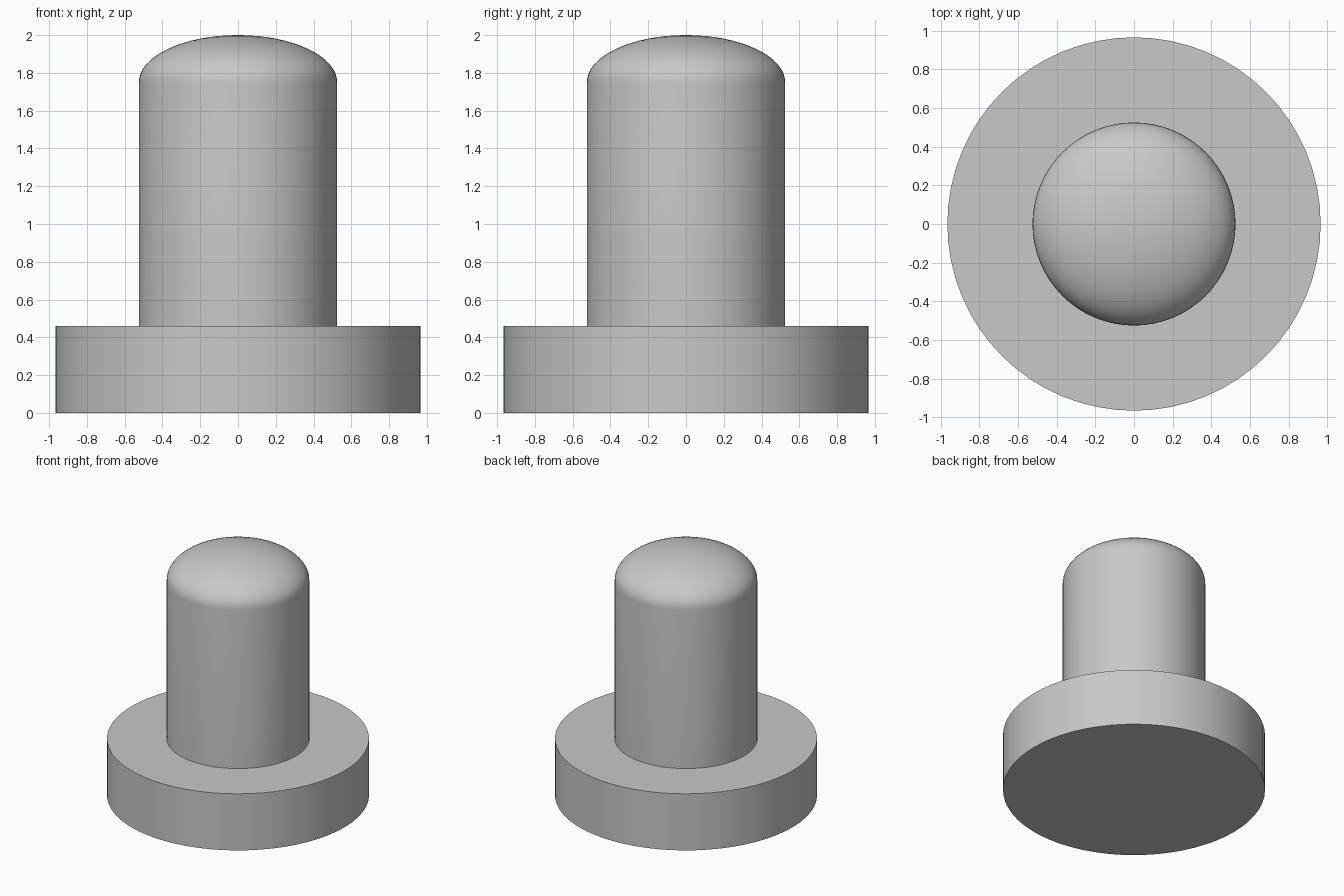
import bpy
import bmesh
from math import cos, sin, pi, radians

SEGMENTS = 64

cube = bpy.data.objects.get("Cube")
if cube:
    bpy.data.objects.remove(cube, do_unlink=True)

# Single plain grey
grey = bpy.data.materials.new("plain_grey")
grey.use_nodes = True
colour = (0.58, 0.58, 0.58, 1)
grey.diffuse_color = colour
grey.node_tree.nodes["Principled BSDF"].inputs["Base Color"].default_value = colour


def lathe(name, profile):
    """Turn a (radius, height) profile around the z axis."""
    bm = bmesh.new()
    verts = [bm.verts.new((r, 0, z)) for r, z in profile]
    edges = [bm.edges.new(pair) for pair in zip(verts, verts[1:])]
    bmesh.ops.spin(bm, geom=verts + edges, cent=(0, 0, 0), axis=(0, 0, 1),
                   angle=2 * pi, steps=SEGMENTS, use_duplicate=False)
    bmesh.ops.remove_doubles(bm, verts=bm.verts, dist=0.0001)
    bmesh.ops.recalc_face_normals(bm, faces=bm.faces)
    mesh = bpy.data.meshes.new(name)
    bm.to_mesh(mesh)
    bm.free()
    mesh.materials.append(grey)
    obj = bpy.data.objects.new(name, mesh)
    bpy.context.collection.objects.link(obj)
    bpy.ops.object.select_all(action="DESELECT")
    obj.select_set(True)
    bpy.context.view_layer.objects.active = obj
    bpy.ops.object.shade_smooth_by_angle(angle=radians(30))
    return obj


# Wide round base
base_radius, base_top = 0.965, 0.46
lathe("base", [(0, 0), (base_radius, 0), (base_radius, base_top), (0, base_top)])

# Upright post with a shallow elliptical dome
post_radius, dome_start, dome_height, rings = 0.525, 1.75, 0.25, 16
dome = [(post_radius * cos(a), dome_start + dome_height * sin(a))
        for a in (i * pi / 2 / rings for i in range(rings + 1))]
lathe("domed_post", [(0, base_top), (post_radius, base_top)] + dome)
